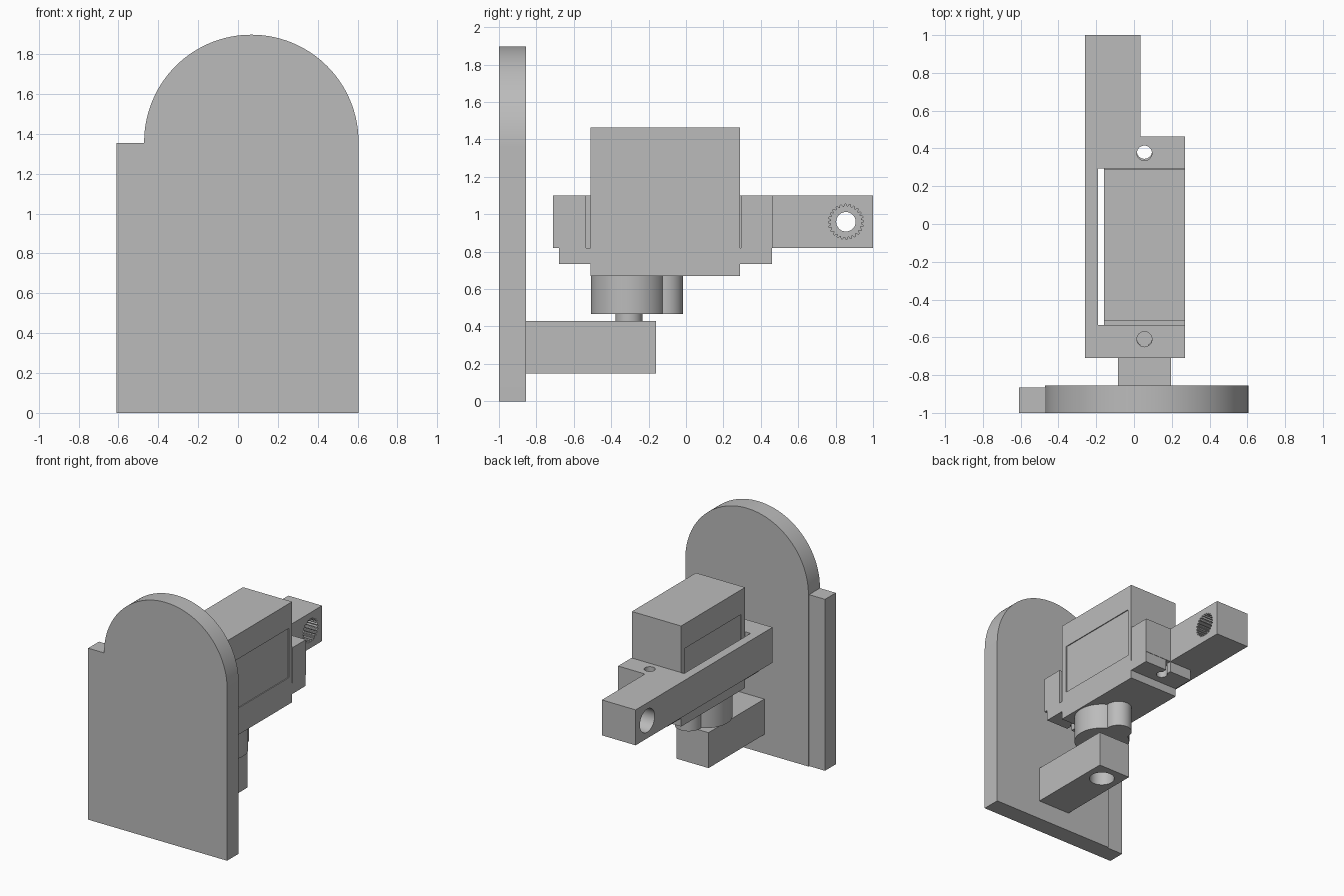
import bpy, bmesh
from math import sin, cos, pi, radians

if "Cube" in bpy.data.objects:
    bpy.data.objects.remove(bpy.data.objects["Cube"])

grey = bpy.data.materials.new("plain grey")
grey.use_nodes = True
grey.diffuse_color = (0.5, 0.5, 0.5, 1)
grey.node_tree.nodes["Principled BSDF"].inputs["Base Color"].default_value = (0.5, 0.5, 0.5, 1)


def prism(name, outline, lo, hi, axis="z"):
    """Extrude a flat outline along one axis from lo to hi."""
    place = {"x": lambda a, b: (lo, a, b),
             "y": lambda a, b: (a, lo, b),
             "z": lambda a, b: (a, b, lo)}[axis]
    bm = bmesh.new()
    face = bm.faces.new([bm.verts.new(place(a, b)) for a, b in outline])
    ext = bmesh.ops.extrude_face_region(bm, geom=[face])
    move = [(hi - lo) * (axis == k) for k in "xyz"]
    bmesh.ops.translate(bm, vec=move,
                        verts=[g for g in ext["geom"] if isinstance(g, bmesh.types.BMVert)])
    bmesh.ops.recalc_face_normals(bm, faces=bm.faces)
    mesh = bpy.data.meshes.new(name)
    bm.to_mesh(mesh)
    bm.free()
    mesh.materials.append(grey)
    obj = bpy.data.objects.new(name, mesh)
    bpy.context.collection.objects.link(obj)
    return obj


def rect(a0, a1, b0, b1):
    return [(a0, b0), (a1, b0), (a1, b1), (a0, b1)]


def circle(a, b, r, n=48):
    return [(a + r * cos(2 * pi * i / n), b + r * sin(2 * pi * i / n)) for i in range(n)]


def spline(a, b, r_in, r_out, teeth=24):
    """Toothed ring outline with flat-topped teeth."""
    pts = []
    for i in range(teeth * 4):
        r = r_out if i % 4 < 2 else r_in
        t = 2 * pi * i / (teeth * 4)
        pts.append((a + r * cos(t), b + r * sin(t)))
    return pts


def cut(obj, *cutters):
    """Subtract each cutter from the object and discard it."""
    bpy.context.view_layer.objects.active = obj
    for c in cutters:
        c.hide_render = True
        mod = obj.modifiers.new("cut", "BOOLEAN")
        mod.operation, mod.solver, mod.object = "DIFFERENCE", "EXACT", c
        bpy.ops.object.modifier_apply(modifier=mod.name)
        bpy.data.objects.remove(c)


def smooth(obj):
    bpy.ops.object.select_all(action="DESELECT")
    obj.select_set(True)
    bpy.context.view_layer.objects.active = obj
    bpy.ops.object.shade_smooth_by_angle(angle=radians(25))


CX = 0.055          # centre line of the motor
SHAFT_Y = -0.305

# Arched front plate and its side strip
R, ARC_X, ARC_Z = 0.538, 0.067, 1.36
arch = [(ARC_X + R * cos(pi * i / 64), ARC_Z + R * sin(pi * i / 64)) for i in range(65)]
plate = prism("front_plate", [(ARC_X - R, 0), (ARC_X + R, 0)] + arch, -1, -0.856, "y")
prism("plate_side_strip", rect(-0.61, ARC_X - R, 0, 1.355), -1, -0.865, "y")

# Open bracket with its long rear arm
bracket = prism("bracket_arm", [
    (-0.26, -0.71), (0.27, -0.71), (0.27, -0.535), (-0.19, -0.535), (-0.19, 0.295),
    (0.27, 0.295), (0.27, 0.463), (0.035, 0.463), (0.035, 1), (-0.26, 1)], 0.82, 1.10)
cut(bracket,
    *[prism("screw_cutter", circle(CX, y, 0.04, 32), 0.8, 1.2) for y in (0.375, -0.61)],
    prism("spline_cutter", spline(0.855, 0.96, 0.081, 0.094), -0.085, 0.1, "x"),
    prism("through_cutter", circle(0.855, 0.96, 0.052), -0.4, 0.1, "x"),
    prism("bore_cutter", circle(0.855, 0.96, 0.092), -0.4, -0.125, "x"))

# Motor body with a shallow panel on each side
body = prism("motor_body", rect(-0.16, 0.27, -0.51, 0.29), 0.67, 1.465)
panel = rect(-0.46, 0.25, 0.88, 1.27)
cut(body,
    prism("panel_cutter", panel, 0.263, 0.3, "x"),
    prism("panel_cutter", panel, -0.2, -0.153, "x"))

# Mounting tabs with open screw slots
for name, y0, y1, hole_y, end in (("rear_tab", 0.29, 0.46, 0.385, 0.6),
                                  ("front_tab", -0.68, -0.51, -0.605, -0.8)):
    tab = prism(name, rect(-0.16, 0.27, y0, y1), 0.735, 0.82)
    cut(tab,
        prism("hole_cutter", circle(CX, hole_y, 0.04, 32), 0.7, 0.9),
        prism("slot_cutter", rect(CX - 0.02, CX + 0.02, min(hole_y, end), max(hole_y, end)),
              0.7, 0.9))
    smooth(tab)

# Gear housing and output shaft under the motor
housing = prism("gear_housing", circle(CX, SHAFT_Y, 0.203, 64), 0.467, 0.67)
boss = prism("gear_boss", circle(CX, -0.113, 0.098), 0.467, 0.67)
shaft = prism("output_shaft", circle(CX, SHAFT_Y, 0.072), 0.33, 0.467)

# Lower pivot arm reaching from the plate to the shaft
pivot = prism("pivot_arm", rect(-0.085, 0.197, -0.856, -0.16), 0.15, 0.43)
cut(pivot,
    prism("spline_cutter", spline(CX, SHAFT_Y, 0.081, 0.094), 0.31, 0.5),
    prism("through_cutter", circle(CX, SHAFT_Y, 0.052), 0.1, 0.5),
    prism("bore_cutter", circle(CX, SHAFT_Y, 0.092), 0.1, 0.27))

for part in (plate, bracket, housing, boss, shaft, pivot):
    smooth(part)
